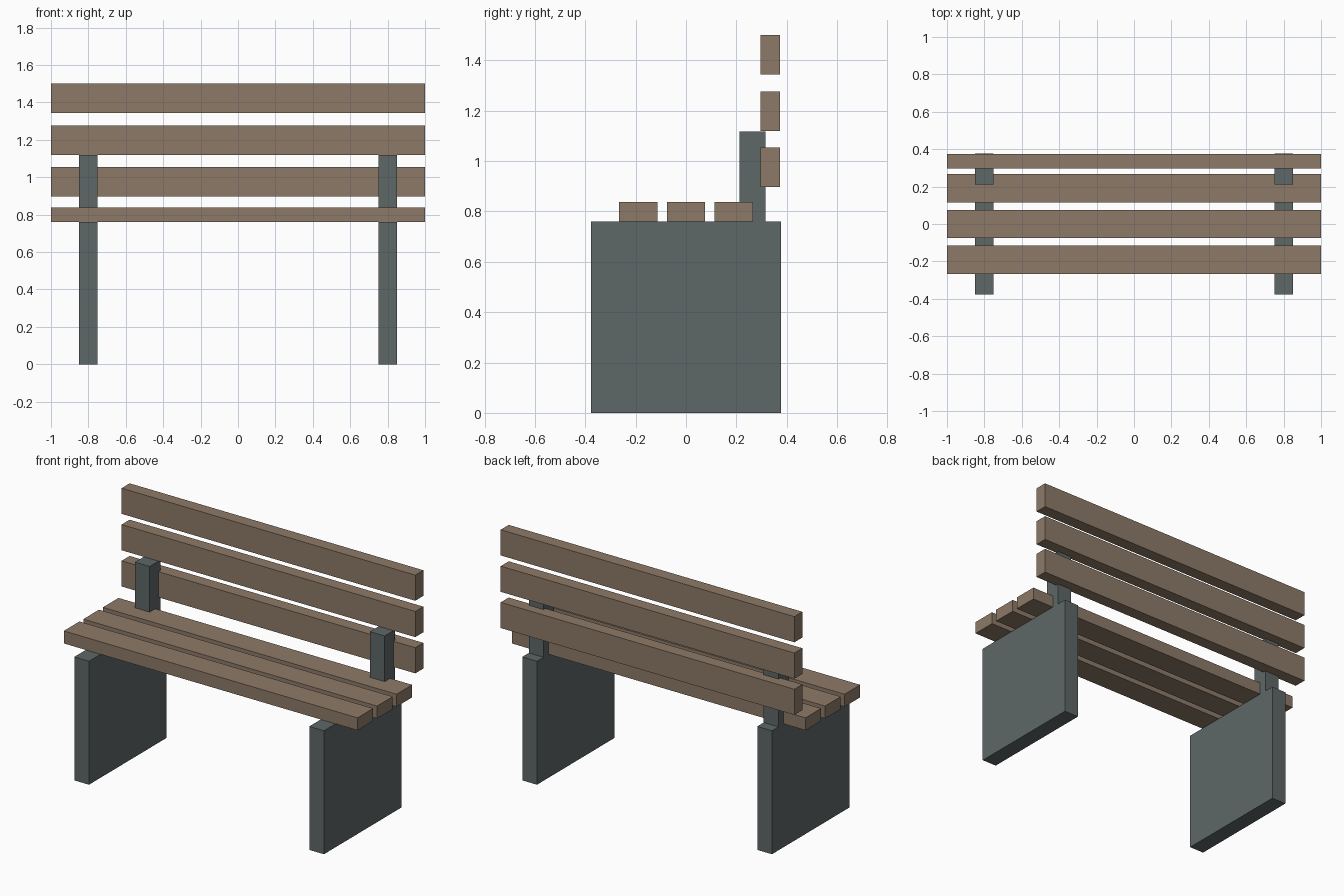
import bpy

cube = bpy.data.objects.get("Cube")
if cube:
    bpy.data.objects.remove(cube, do_unlink=True)


def make_material(name, rgb):
    mat = bpy.data.materials.new(name)
    mat.use_nodes = True
    mat.diffuse_color = (*rgb, 1)
    mat.node_tree.nodes["Principled BSDF"].inputs["Base Color"].default_value = (*rgb, 1)
    return mat


wood = make_material("weathered wood", (0.27, 0.195, 0.138))
stone = make_material("grey stone", (0.112, 0.136, 0.136))


def box(name, x, y, z, mat):
    """Box from its (min, max) range on each axis."""
    ranges = (x, y, z)
    bpy.ops.mesh.primitive_cube_add(size=1, location=[(a + b) / 2 for a, b in ranges])
    obj = bpy.context.object
    obj.name = name
    obj.scale = [b - a for a, b in ranges]
    bpy.ops.object.transform_apply(location=False, rotation=False, scale=True)
    obj.data.materials.append(mat)
    return obj


SEAT_Z = 0.76
LENGTH = (-1, 1)

# Side panels and the short posts that carry the backrest
for side, sign in (("left", 1), ("right", -1)):
    x = sorted((sign * 0.75, sign * 0.85))
    box(f"{side}_leg_panel", x, (-0.378, 0.378), (0, SEAT_Z), stone)
    box(f"{side}_back_post", x, (0.212, 0.315), (SEAT_Z, 1.118), stone)

# Seat slats
for name, y in (("front", -0.19), ("middle", 0), ("rear", 0.19)):
    box(f"{name}_seat_slat", LENGTH, (y - 0.076, y + 0.076), (SEAT_Z, 0.837), wood)

# Backrest slats
for name, z in (("lower", 0.975), ("middle", 1.198), ("upper", 1.422)):
    box(f"{name}_back_slat", LENGTH, (0.296, 0.374), (z - 0.079, z + 0.079), wood)
